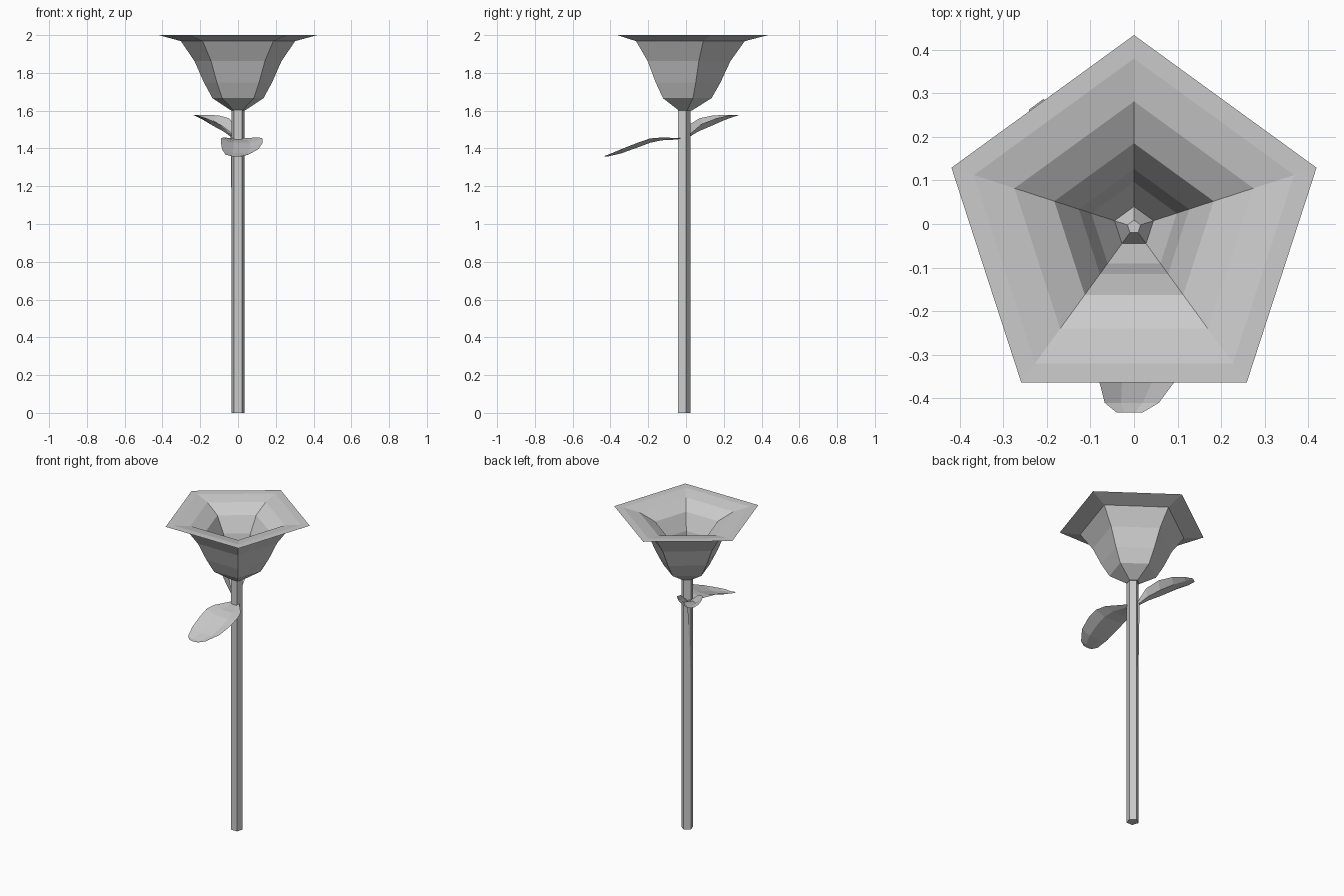
import bpy, math
from mathutils import Vector

cube = bpy.data.objects.get("Cube")
if cube:
    bpy.data.objects.remove(cube, do_unlink=True)

grey = bpy.data.materials.new("plain_grey")
grey.use_nodes = True
grey.diffuse_color = (0.6, 0.6, 0.6, 1)
grey.node_tree.nodes["Principled BSDF"].inputs["Base Color"].default_value = (0.6, 0.6, 0.6, 1)


def make(name, verts, faces):
    mesh = bpy.data.meshes.new(name)
    mesh.from_pydata(verts, [], faces)
    mesh.materials.append(grey)
    obj = bpy.data.objects.new(name, mesh)
    bpy.context.collection.objects.link(obj)
    return obj


def lathe(name, profile, cy, sides=5):
    """Sweep (radius, z) points, listed bottom-outside first, into a capped pentagonal solid."""
    verts, faces = [], []
    for r, z in profile:
        for k in range(sides):
            a = math.pi / 2 + k * math.tau / sides
            verts.append((r * math.cos(a), cy + r * math.sin(a), z))
    for i in range(len(profile) - 1):
        for k in range(sides):
            n = (k + 1) % sides
            faces.append((i * sides + k, i * sides + n, (i + 1) * sides + n, (i + 1) * sides + k))
    last = (len(profile) - 1) * sides
    faces.append(tuple(reversed(range(sides))))
    faces.append(tuple(range(last, last + sides)))
    return make(name, verts, faces)


def leaf(name, origin, direction, stations):
    """Cupped blade; each station is (distance, side shift, half width, middle z, edge z)."""
    d = Vector(direction).normalized()
    side = Vector((-d.y, d.x, 0))
    verts, faces = [], []
    for dist, shift, hw, zm, ze in stations:
        for u in (-1, -0.4, 0.4, 1):
            p = Vector(origin) + d * dist + side * (shift + u * hw)
            verts.append((p.x, p.y, ze if abs(u) == 1 else zm))
    for i in range(len(stations) - 1):
        for k in range(3):
            a = i * 4 + k
            faces.append((a, a + 4, a + 5, a + 1))
    return make(name, verts, faces)


# Stem
lathe("stem", [(0.036, 0), (0.036, 1.61)], -0.012)

# Blossom: outer cup, flared rim, inner cup, centre bump
lathe("blossom", [
    (0.040, 1.602), (0.142, 1.666), (0.190, 1.75), (0.242, 1.862), (0.318, 1.968),
    (0.440, 2.0), (0.386, 1.999), (0.288, 1.982), (0.192, 1.935),
    (0.133, 1.84), (0.103, 1.72), (0.047, 1.635), (0.016, 1.69)], -0.007)

# Front leaf, drooping forwards
leaf("front_leaf", (0, 0, 0), (0, -1, 0), [
    (0.03, 0.0, 0.03, 1.448, 1.455), (0.13, 0.015, 0.095, 1.443, 1.458),
    (0.19, 0.02, 0.11, 1.43, 1.453), (0.257, 0.02, 0.11, 1.405, 1.43),
    (0.34, 0.012, 0.097, 1.375, 1.397), (0.41, -0.005, 0.062, 1.358, 1.368),
    (0.432, -0.01, 0.03, 1.357, 1.36)])

# Back leaf, rising to the back right
leaf("back_leaf", (-0.025, 0.005, 0), (-0.2, 0.27, 0), [
    (0.0, 0, 0.012, 1.455, 1.47), (0.06, 0, 0.05, 1.49, 1.53),
    (0.14, 0, 0.075, 1.52, 1.56), (0.22, 0, 0.07, 1.548, 1.574),
    (0.29, 0, 0.05, 1.567, 1.578), (0.335, 0, 0.02, 1.576, 1.578)])

# Thin leaf stalk running down the stem
base = [(-0.039, 0.002, 1.47), (-0.024, 0.022, 1.47), (-0.02, 0.0, 1.47), (-0.033, 0.0, 0.96)]
make("leaf_stalk", base, [(0, 2, 1), (0, 1, 3), (1, 2, 3), (2, 0, 3)])
